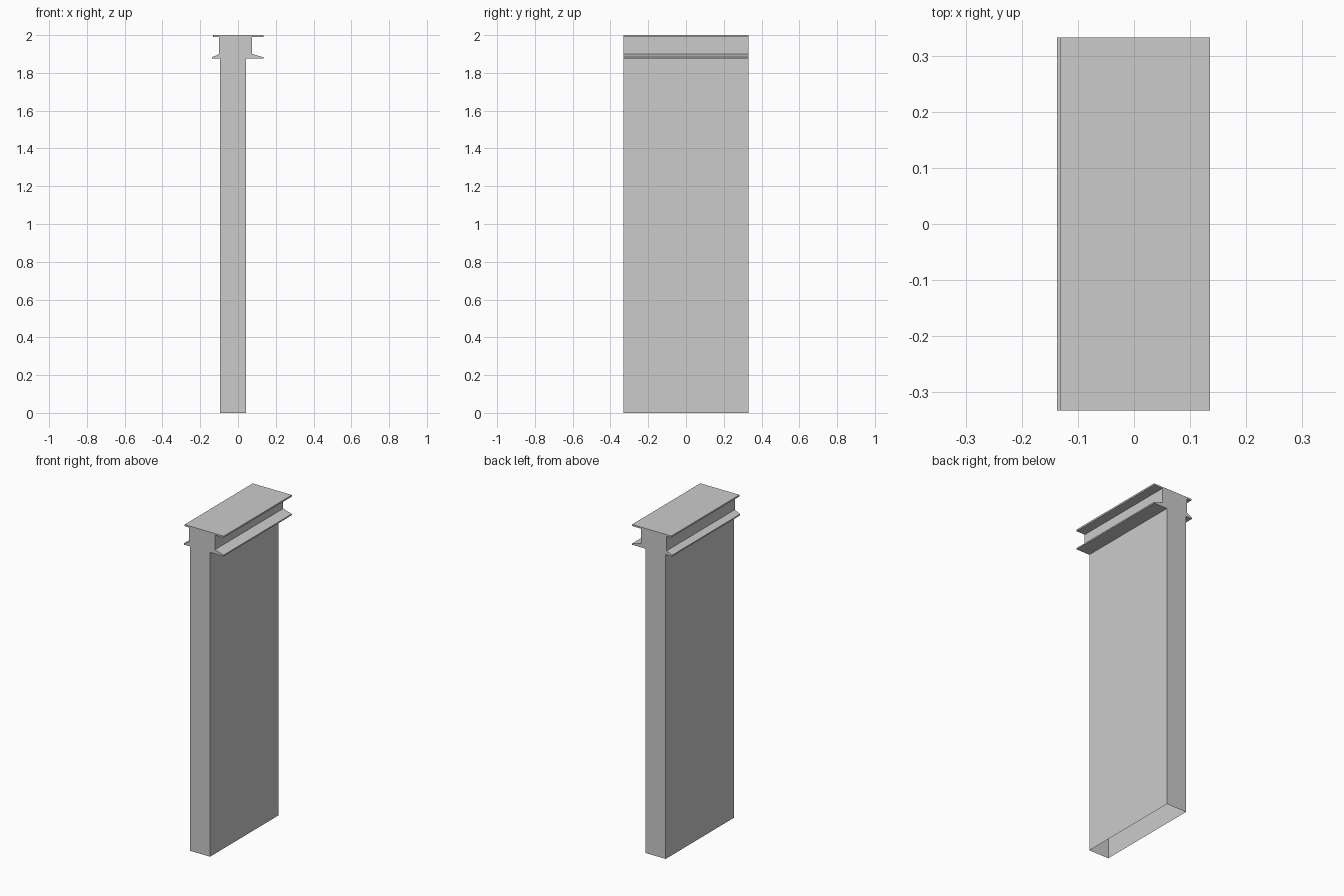
import bpy
import bmesh

cube = bpy.data.objects.get("Cube")
if cube:
    bpy.data.objects.remove(cube, do_unlink=True)

HALF_DEPTH = 0.332

# Single plain grey
grey = bpy.data.materials.new("light grey")
grey.use_nodes = True
colour = (0.6, 0.6, 0.6, 1)
grey.diffuse_color = colour
grey.node_tree.nodes["Principled BSDF"].inputs["Base Color"].default_value = colour

# Cross-section (x, z): hollow wall, ledge with sloped top, neck, cap flange
right_side = [(0.042, 0), (0.042, 1.875), (0.134, 1.875), (0.134, 1.883),
              (0.075, 1.9), (0.075, 1.99), (0.135, 1.99), (0.135, 2)]
left_side = [(-0.132, 2), (-0.132, 1.99), (-0.1, 1.99), (-0.1, 1.9),
             (-0.137, 1.883), (-0.137, 1.875), (-0.094, 1.875), (-0.094, 0)]
profile = right_side + left_side

# Extrude the section along y, leaving the foot open
bm = bmesh.new()
front = [bm.verts.new((x, -HALF_DEPTH, z)) for x, z in profile]
back = [bm.verts.new((x, HALF_DEPTH, z)) for x, z in profile]
bm.faces.new(front)
bm.faces.new(back[::-1])
for i in range(len(profile) - 1):
    bm.faces.new((front[i + 1], front[i], back[i], back[i + 1]))
bmesh.ops.recalc_face_normals(bm, faces=bm.faces)

mesh = bpy.data.meshes.new("wall_panel_with_cap")
bm.to_mesh(mesh)
bm.free()
mesh.materials.append(grey)
panel = bpy.data.objects.new("wall_panel_with_cap", mesh)
bpy.context.collection.objects.link(panel)
